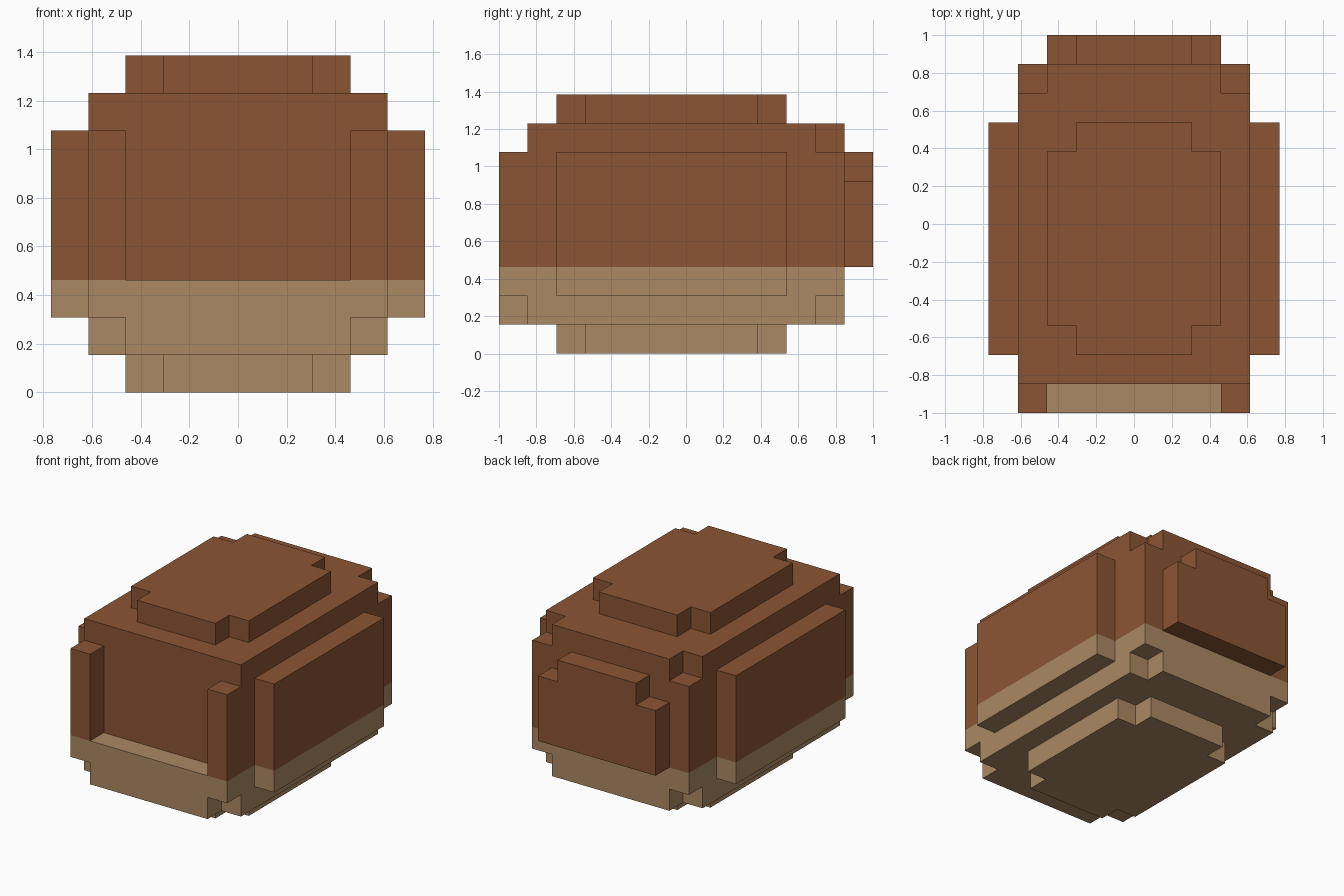
import bpy
import bmesh
from mathutils import Vector

cube = bpy.data.objects.get("Cube")
if cube:
    bpy.data.objects.remove(cube, do_unlink=True)

U = 2 / 13      # edge of one block
SPLIT = 3       # block rows below this are tan


def material(name, colour):
    m = bpy.data.materials.new(name)
    m.use_nodes = True
    m.diffuse_color = colour
    m.node_tree.nodes["Principled BSDF"].inputs["Base Color"].default_value = colour
    return m


brown = material("brown", (0.258, 0.091, 0.034, 1))
tan = material("tan", (0.407, 0.250, 0.125, 1))


def box(x, y, z):
    """Blocks filling the given half-open ranges."""
    return {(i, j, k) for i in range(*x) for j in range(*y) for k in range(*z)}


def pad(z):
    """Flat plate with its four corners cut away."""
    return box((-3, 3), (3, 9), z) | box((-2, 2), (2, 10), z)


# Central body, with the rear corners notched at top and bottom
body = box((-4, 4), (1, 12), (1, 8))
for x in ((-4, -3), (3, 4)):
    for z in ((1, 2), (7, 8)):
        body -= box(x, (11, 12), z)

parts = {
    "body": body,
    "top_plate": pad((8, 9)),
    "bottom_plate": pad((0, 1)),
    "left_side_panel": box((4, 5), (2, 10), (2, 7)),
    "right_side_panel": box((-5, -4), (2, 10), (2, 7)),
    "left_front_post": box((3, 4), (0, 1), (3, 7)),
    "right_front_post": box((-4, -3), (0, 1), (3, 7)),
    "front_lip": box((-4, 4), (0, 1), (2, 3)) | box((-3, 3), (0, 1), (1, 2)),
    "back_panel": box((-3, 3), (12, 13), (3, 6)) | box((-2, 2), (12, 13), (6, 7)),
}
filled = set().union(*parts.values())


def build(name, cells):
    """Skin the outer sides of a part's blocks, then merge flat areas."""
    bm = bmesh.new()
    for cell in sorted(cells):
        centre = Vector(cell) + Vector((0.5, 0.5, 0.5))
        for axis in range(3):
            for sign in (-1, 1):
                normal = Vector((0, 0, 0))
                normal[axis] = sign
                if tuple(int(c) for c in Vector(cell) + normal) in filled:
                    continue
                a = Vector((0, 0, 0))
                a[(axis + 1) % 3] = 0.5
                b = normal.cross(a)
                mid = centre + normal / 2
                corners = (mid - a - b, mid + a - b, mid + a + b, mid - a + b)
                face = bm.faces.new([bm.verts.new((p - Vector((0, 6.5, 0))) * U)
                                     for p in corners])
                face.material_index = 1 if cell[2] < SPLIT else 0
    bmesh.ops.remove_doubles(bm, verts=bm.verts, dist=U / 100)
    bmesh.ops.dissolve_limit(bm, angle_limit=0.01, verts=bm.verts,
                             edges=bm.edges, delimit={'MATERIAL'})
    mesh = bpy.data.meshes.new(name)
    bm.to_mesh(mesh)
    bm.free()
    mesh.materials.append(brown)
    mesh.materials.append(tan)
    obj = bpy.data.objects.new(name, mesh)
    bpy.context.scene.collection.objects.link(obj)


for part_name, part_cells in parts.items():
    build(part_name, part_cells)
